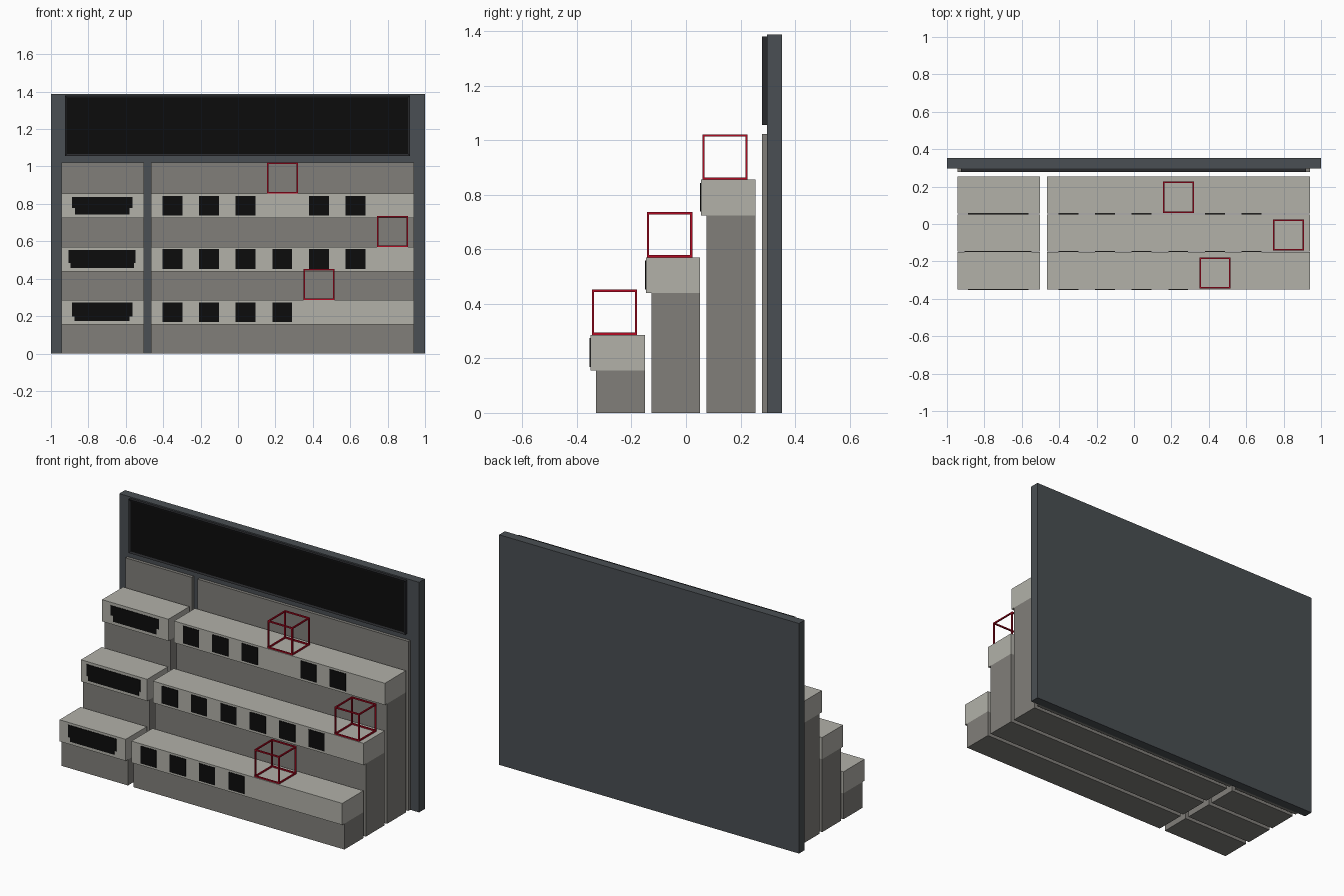
import bpy
import bmesh
from mathutils import Vector

cube = bpy.data.objects.get("Cube")
if cube:
    bpy.data.objects.remove(cube, do_unlink=True)


def linear(v):
    v /= 255
    return v / 12.92 if v <= 0.04045 else ((v + 0.055) / 1.055) ** 2.4


def material(name, rgb):
    col = (*[linear(c) for c in rgb], 1)
    m = bpy.data.materials.new(name)
    m.use_nodes = True
    m.diffuse_color = col
    bsdf = m.node_tree.nodes["Principled BSDF"]
    bsdf.inputs["Base Color"].default_value = col
    bsdf.inputs["Roughness"].default_value = 0.7
    return m


SLATE = material("slate grey", (74, 79, 83))
STONE = material("light stone", (178, 177, 169))
BASE = material("mid grey", (129, 127, 122))
FRAME = material("charcoal", (40, 41, 44))
BLACK = material("black", (12, 12, 12))
RED = material("red", (178, 10, 34))


def add_box(bm, lo, hi):
    """Add a box spanning two corners to a bmesh."""
    lo, hi = Vector(lo), Vector(hi)
    verts = bmesh.ops.create_cube(bm, size=1)["verts"]
    for v in verts:
        v.co = (lo + hi) / 2 + v.co * (hi - lo)


def finish(name, bm, *mats):
    me = bpy.data.meshes.new(name)
    bm.to_mesh(me)
    bm.free()
    for m in mats:
        me.materials.append(m)
    ob = bpy.data.objects.new(name, me)
    bpy.context.collection.objects.link(ob)
    return ob


def boxes(name, mat, spans):
    bm = bmesh.new()
    for lo, hi in spans:
        add_box(bm, lo, hi)
    return finish(name, bm, mat)


# Back wall
boxes("back_wall", SLATE, [((-1, 0.297, 0), (1, 0.352, 1.387))])

# Sign board: framed box with a recessed black face
bm = bmesh.new()
add_box(bm, (-0.926, 0.279, 1.056), (0.92, 0.297, 1.38))
front = [f for f in bm.faces if f.normal.y < -0.9]
bmesh.ops.inset_region(bm, faces=front, thickness=0.01, use_even_offset=True)
for f in front:
    f.material_index = 1
    for v in f.verts:
        v.co.y += 0.005
finish("sign_board", bm, FRAME, BLACK)

# Two bays side by side, with three rising steps
BAYS = {"left_end": (-0.945, -0.503), "main": (-0.465, 0.941)}
STEPS = [  # front y, back y, bottom of the shelf, top of the shelf
    (-0.351, -0.15, 0.156, 0.286),
    (-0.147, 0.052, 0.439, 0.57),
    (0.055, 0.255, 0.724, 0.855),
]
for bay, (x0, x1) in BAYS.items():
    boxes(f"{bay}_back_panel", BASE, [((x0, 0.278, 0), (x1, 0.297, 1.022))])
    for i, (y0, y1, z0, z1) in enumerate(STEPS, 1):
        boxes(f"{bay}_plinth_{i}", BASE, [((x0, y0 + 0.021, 0), (x1, y1, z0))])
        boxes(f"{bay}_shelf_{i}", STONE, [((x0, y0, z0), (x1, y1, z1))])

# Square front plates, by row and column
COLUMNS = [(0, 1, 2, 3), (0, 1, 2, 3, 4, 5), (0, 1, 2, 4, 5)]
for i, cols in enumerate(COLUMNS):
    y, z = STEPS[i][0], STEPS[i][3] - 0.012
    spans = []
    for c in cols:
        x = -0.404 + c * 0.1958
        spans.append(((x, y - 0.003, z - 0.105), (x + 0.106, y + 0.001, z)))
    boxes(f"square_plates_{i + 1}", BLACK, spans)

# Two-tier plates on the left end: half widths and heights
TIERS = [(0.161, 0.147, 0.272, 0.198, 0.174),
         (0.179, 0.169, 0.554, 0.484, 0.457),
         (0.161, 0.145, 0.837, 0.778, 0.743)]
for i, (wide, narrow, top, mid, low) in enumerate(TIERS):
    y, cx = STEPS[i][0], -0.726
    boxes(f"stepped_plate_{i + 1}", BLACK, [
        ((cx - wide, y - 0.003, mid), (cx + wide, y + 0.001, top)),
        ((cx - narrow, y - 0.003, low), (cx + narrow, y + 0.001, mid))])

# Open red cube frames standing on the shelves
SIZE, BAR = 0.166, 0.008
CORNERS = [(0.351, -0.345, 0.286), (0.743, -0.143, 0.57), (0.155, 0.06, 0.855)]
for i, corner in enumerate(CORNERS, 1):
    spans = []
    for axis in range(3):
        for a in (0, SIZE - BAR):
            for b in (0, SIZE - BAR):
                lo = Vector(corner)
                lo[(axis + 1) % 3] += a
                lo[(axis + 2) % 3] += b
                hi = lo + Vector((BAR, BAR, BAR))
                hi[axis] = corner[axis] + SIZE
                spans.append((lo, hi))
    boxes(f"cube_frame_{i}", RED, spans)
